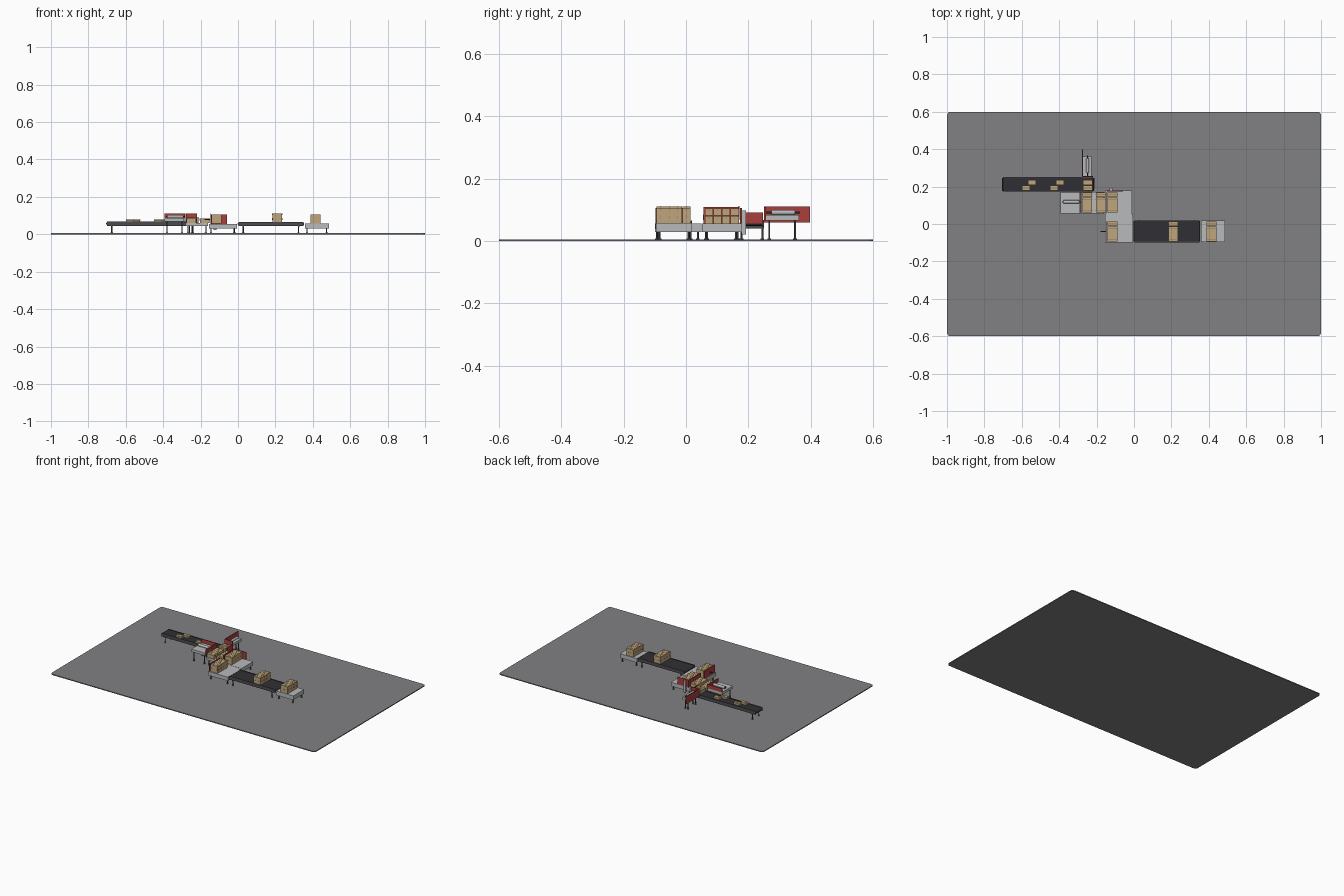
import bpy, bmesh
from math import pi, sin, cos

if "Cube" in bpy.data.objects:
    bpy.data.objects.remove(bpy.data.objects["Cube"])

def mat(name, rgb):
    m = bpy.data.materials.new(name)
    m.diffuse_color = (*rgb, 1)
    m.use_nodes = True
    m.node_tree.nodes["Principled BSDF"].inputs["Base Color"].default_value = m.diffuse_color
    return m

FLOOR = mat("floor_grey", (0.22, 0.22, 0.23))
BELT = mat("belt_black", (0.03, 0.03, 0.035))
DARK = mat("dark_steel", (0.07, 0.07, 0.08))
STEEL = mat("light_steel", (0.48, 0.49, 0.5))
RED = mat("push_red", (0.4, 0.05, 0.045))
CARD = mat("cardboard", (0.52, 0.38, 0.2))
TAPE = mat("tape", (0.3, 0.19, 0.08))

def finish(name, bm, m):
    me = bpy.data.meshes.new(name)
    bm.to_mesh(me)
    bm.free()
    me.materials.append(m)
    ob = bpy.data.objects.new(name, me)
    bpy.context.collection.objects.link(ob)
    return ob

def box(name, x, y, z, m):
    """Box from (min, max) pairs."""
    bm = bmesh.new()
    bmesh.ops.create_cube(bm, size=1)
    for v in bm.verts:
        v.co = [(a + b) / 2 + c * (b - a) for c, (a, b) in zip(v.co, (x, y, z))]
    return finish(name, bm, m)

def rod(name, p, r, length, axis, m):
    """Cylinder starting at p and running along axis."""
    bpy.ops.mesh.primitive_cylinder_add(vertices=16, radius=r, depth=length)
    ob = bpy.context.object
    ob.name = name
    i = "xyz".index(axis)
    ob.rotation_euler = [(0, pi / 2, 0), (pi / 2, 0, 0), (0, 0, 0)][i]
    c = list(p)
    c[i] += length / 2
    ob.location = c
    ob.data.materials.append(m)
    bpy.ops.object.shade_smooth_by_angle()
    return ob

def legs(name, xs, ys, top, r=0.003):
    for x in xs:
        for y in ys:
            rod(name + "_leg", (x, y, 0.006), r, top - 0.006, "z", DARK)
            rod(name + "_foot", (x, y, 0.005), r * 2, 0.004, "z", DARK)

def table(name, x, y, z):
    box(name + "_table", x, y, z, STEEL)
    legs(name, (x[0] + 0.012, x[1] - 0.012), (y[0] + 0.012, y[1] - 0.012), z[0])

def conveyor(name, x, y, top):
    # belt loop with rounded ends, as a side profile extruded across y
    r = 0.008
    prof = []
    for cx, a0 in ((x[1] - r, -pi / 2), (x[0] + r, pi / 2)):
        prof += [(cx + r * cos(a0 + pi * i / 10), top - r + r * sin(a0 + pi * i / 10)) for i in range(11)]
    bm = bmesh.new()
    f = bm.faces.new([bm.verts.new((a, y[0] + 0.004, b)) for a, b in prof])
    g = bmesh.ops.extrude_face_region(bm, geom=[f])
    for v in g["geom"]:
        if isinstance(v, bmesh.types.BMVert):
            v.co.y = y[1] - 0.004
    bmesh.ops.recalc_face_normals(bm, faces=bm.faces)
    finish(name + "_belt", bm, BELT)
    # side rails, cross bars and legs
    for a, b in ((y[0], y[0] + 0.004), (y[1] - 0.004, y[1])):
        box(name + "_side_rail", (x[0] + 0.004, x[1] - 0.004), (a, b), (top - 0.02, top + 0.003), DARK)
    lx = (x[0] + 0.03, x[1] - 0.03)
    for a in lx:
        box(name + "_cross_bar", (a - 0.004, a + 0.004), y, (top - 0.024, top - 0.016), DARK)
    legs(name, lx, (y[0] + 0.005, y[1] - 0.005), top - 0.02)

BX, BY, BZ = 0.054, 0.0275, 0.0245

def carton(x, y, z, h=BZ, w=BX):
    """Carton centred on x, y, standing on z, with a tape strip."""
    g = 0.0006
    box("carton", (x - w / 2 + g, x + w / 2 - g), (y - BY / 2 + g, y + BY / 2 - g), (z, z + h - g), CARD)
    box("carton_tape", (x - w / 2, x + w / 2), (y - 0.001, y + 0.001), (z + h * 0.6, z + h), TAPE)

def stack(x, y, z, rows=4, layers=2):
    for k in range(layers):
        for j in range(rows):
            carton(x, y + (j - (rows - 1) / 2) * BY, z + k * BZ)

# floor slab with rounded corners
bm = bmesh.new()
pts = []
for sx, sy, a0 in ((1, 1, 0), (-1, 1, pi / 2), (-1, -1, pi), (1, -1, 1.5 * pi)):
    pts += [(sx * 0.98 + 0.02 * cos(a0 + i * pi / 12), sy * 0.58 + 0.02 * sin(a0 + i * pi / 12), 0) for i in range(7)]
f = bm.faces.new([bm.verts.new(p) for p in pts])
g = bmesh.ops.extrude_face_region(bm, geom=[f])
bmesh.ops.translate(bm, verts=[v for v in g["geom"] if isinstance(v, bmesh.types.BMVert)], vec=(0, 0, 0.006))
bmesh.ops.recalc_face_normals(bm, faces=bm.faces)
finish("floor_slab", bm, FLOOR)

# infeed conveyor with single cartons, and the waiting row at its end stop
conveyor("infeed", (-0.705, -0.215), (0.173, 0.25), 0.065)
for x, y in ((-0.545, 0.222), (-0.577, 0.192), (-0.395, 0.222), (-0.427, 0.192)):
    carton(x, y, 0.065, 0.013, 0.045)
for y in (0.192, 0.222):
    carton(-0.247, y, 0.065)
box("infeed_end_stop", (-0.217, -0.212), (0.188, 0.247), (0.057, 0.092), RED)

# cross pusher behind the infeed end
table("cross_pusher", (-0.272, -0.228), (0.255, 0.362), (0.066, 0.084))
rod("cross_pusher_cylinder", (-0.249, 0.275, 0.092), 0.008, 0.075, "y", STEEL)
rod("cross_pusher_rod", (-0.249, 0.255, 0.092), 0.003, 0.11, "y", DARK)
box("cross_pusher_plate", (-0.277, -0.218), (0.251, 0.256), (0.067, 0.11), RED)
box("cross_pusher_guard", (-0.278, -0.274), (0.251, 0.397), (0.06, 0.111), RED)

# side pusher driving rows to the right
table("side_pusher", (-0.392, -0.288), (0.055, 0.172), (0.068, 0.086))
rod("side_pusher_cylinder", (-0.378, 0.118, 0.095), 0.009, 0.085, "x", STEEL)
rod("side_pusher_rod", (-0.385, 0.118, 0.095), 0.0035, 0.105, "x", DARK)
box("side_pusher_plate", (-0.286, -0.281), (0.056, 0.17), (0.06, 0.11), RED)
box("side_pusher_guard", (-0.392, -0.281), (0.168, 0.172), (0.086, 0.112), RED)

# transfer table holding the gathered rows
table("transfer", (-0.28, -0.16), (0.056, 0.172), (0.043, 0.06))
stack(-0.25, 0.115, 0.06, layers=1)
stack(-0.178, 0.115, 0.06, layers=1)

# stacking table with its pusher wall
table("stacking", (-0.156, -0.01), (0.052, 0.178), (0.03, 0.056))
stack(-0.115, 0.115, 0.057)
box("stacking_side_wall", (-0.151, -0.147), (0.056, 0.17), (0.056, 0.11), RED)
box("stacking_back_wall", (-0.145, -0.06), (0.174, 0.179), (0.056, 0.106), RED)
box("stacking_back_bracket", (-0.13, -0.115), (0.178, 0.192), (0.022, 0.098), STEEL)

# wrapping table in front of it
table("delivery", (-0.156, -0.006), (-0.1, 0.05), (0.03, 0.056))
stack(-0.115, -0.04, 0.057)
box("delivery_push_plate", (-0.151, -0.146), (-0.098, 0.015), (0.056, 0.107), RED)
rod("delivery_push_rod", (-0.178, -0.04, 0.08), 0.003, 0.03, "x", DARK)

# outfeed conveyor and finished table
conveyor("outfeed", (-0.002, 0.354), (-0.098, 0.02), 0.063)
stack(0.21, -0.04, 0.063)
table("finished", (0.357, 0.486), (-0.097, 0.02), (0.03, 0.058))
stack(0.414, -0.04, 0.058)
